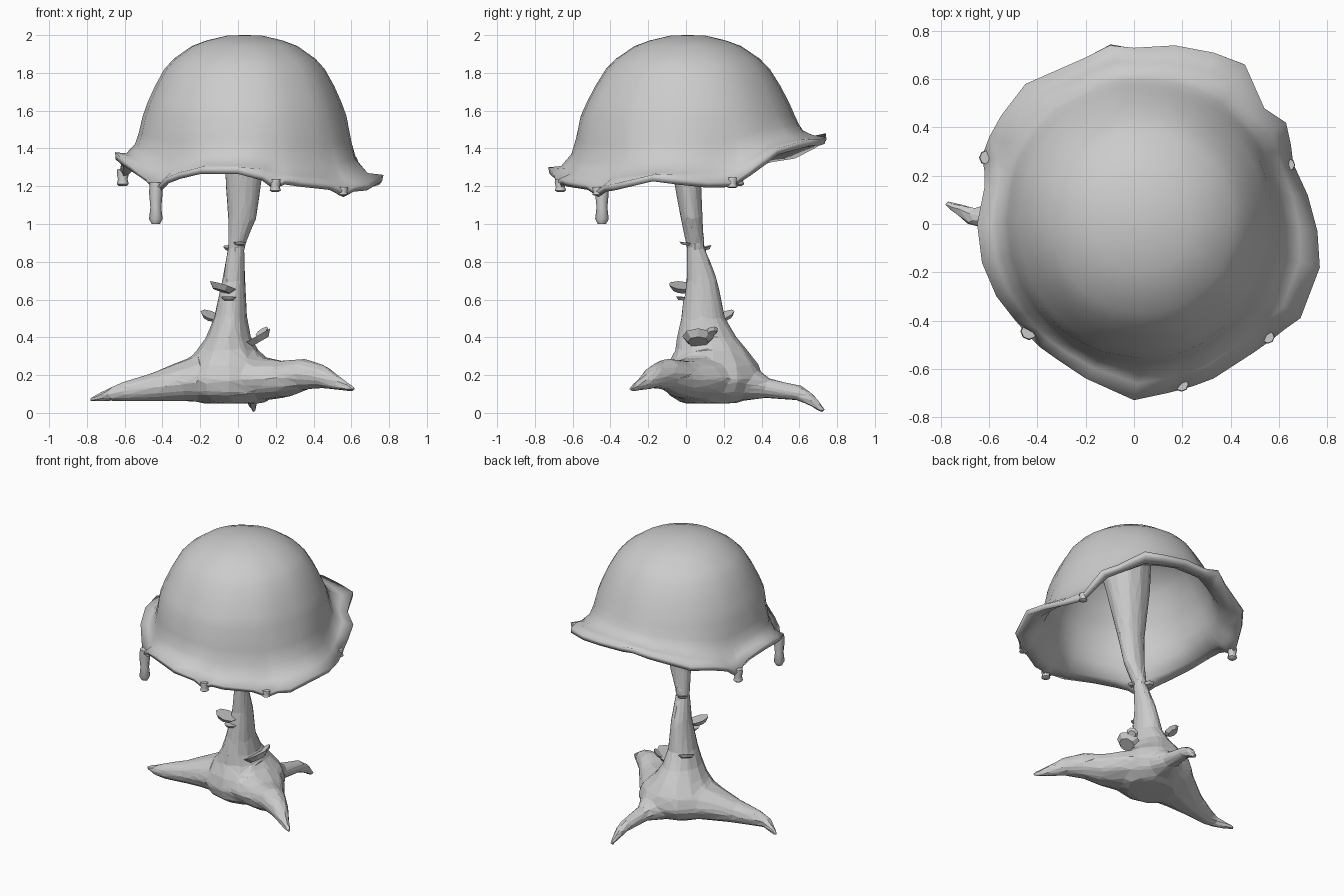
import bpy, bmesh, math
from mathutils import Vector, Matrix

if "Cube" in bpy.data.objects:
    bpy.data.objects.remove(bpy.data.objects["Cube"])


def finish(name, bm, smooth=False):
    me = bpy.data.meshes.new(name)
    bm.to_mesh(me)
    bm.free()
    ob = bpy.data.objects.new(name, me)
    bpy.context.collection.objects.link(ob)
    if smooth:
        bpy.ops.object.select_all(action='DESELECT')
        bpy.context.view_layer.objects.active = ob
        ob.select_set(True)
        bpy.ops.object.shade_smooth_by_angle(angle=math.radians(50))
    return ob


def loft(name, sections, sides=10, level=False, smooth=False):
    """Closed tube through (centre, radius_a, radius_b); level keeps rings horizontal."""
    bm = bmesh.new()
    cs = [Vector(s[0]) for s in sections]
    rings = []
    for k, (_, ra, rb) in enumerate(sections):
        if level:
            u, v = Vector((1, 0, 0)), Vector((0, 1, 0))
        else:
            t = (cs[min(k + 1, len(cs) - 1)] - cs[max(k - 1, 0)]).normalized()
            u = t.cross(Vector((0, 0, 1))).normalized()
            v = u.cross(t)
        ring = []
        for i in range(sides):
            a = 2 * math.pi * i / sides
            ring.append(bm.verts.new(cs[k] + u * ra * math.cos(a) + v * rb * math.sin(a)))
        rings.append(ring)
    for a, b in zip(rings, rings[1:]):
        for i in range(sides):
            j = (i + 1) % sides
            bm.faces.new((a[i], a[j], b[j], b[i]))
    bm.faces.new(rings[0])
    bm.faces.new(rings[-1])
    bmesh.ops.recalc_face_normals(bm, faces=bm.faces)
    return finish(name, bm, smooth)


# Cap: round dome that flares into an uneven wavy rim
rim = [(.77, -.18, 1.26), (.69, -.39, 1.21), (.62, -.44, 1.2), (.57, -.48, 1.17),
       (.5, -.53, 1.21), (.33, -.64, 1.23), (.25, -.67, 1.24), (.2, -.685, 1.21),
       (.14, -.7, 1.26), (0, -.73, 1.30), (-.2, -.64, 1.30), (-.32, -.56, 1.27),
       (-.39, -.51, 1.24), (-.44, -.46, 1.18), (-.5, -.39, 1.25), (-.57, -.3, 1.31),
       (-.63, -.16, 1.36), (-.65, 0, 1.38), (-.62, .15, 1.34), (-.62, .22, 1.31),
       (-.63, .28, 1.26), (-.6, .36, 1.33), (-.55, .45, 1.36), (-.45, .58, 1.38),
       (-.2, .69, 1.44), (-.1, .74, 1.48), (.0, .73, 1.46), (.17, .74, 1.46),
       (.33, .71, 1.45), (.46, .66, 1.45), (.54, .48, 1.40), (.63, .42, 1.35),
       (.65, .33, 1.28), (.66, .25, 1.22), (.72, .12, 1.22), (.76, -.03, 1.24)]
dome = [(.09, 1.998), (.2, 1.972), (.28, 1.942), (.375, 1.875), (.425, 1.82), (.475, 1.73),
        (.515, 1.64), (.54, 1.57)]
flare = [(.14, .4), (.28, .68), (.6, .9), (1, 1)]   # fractions toward rim: radius, drop
shift = Vector((.035, .01, 0))
bm = bmesh.new()
apex = bm.verts.new(Vector((0, 0, 2)) + shift)
rings = []
for r, z in dome:
    ry = r * (1 + .12 * (2 - z))       # dome gets slightly deeper than wide lower down
    rings.append([bm.verts.new(Vector((r * x / math.hypot(x, y), ry * y / math.hypot(x, y), z)) + shift)
                  for x, y, _ in rim])
last = [v.co.copy() for v in rings[-1]]
n = len(rim)
for fr, fz in flare:
    ring = []
    for i, (p, (x, y, z)) in enumerate(zip(last, rim)):
        # Away from the edge, follow the neighbours' average height so dips stay local
        avg = sum(rim[(i + d) % n][2] for d in range(-2, 3)) / 5
        h = z if fz == 1 else avg + (z - avg) * .3
        ring.append(bm.verts.new((p.x + (x - p.x) * fr, p.y + (y - p.y) * fr, p.z + (h - p.z) * fz)))
    rings.append(ring)
for i in range(n):
    j = (i + 1) % n
    bm.faces.new((apex, rings[0][j], rings[0][i]))
    for a, b in zip(rings, rings[1:]):
        bm.faces.new((a[i], a[j], b[j], b[i]))
cap = finish("cap", bm, True)
mod = cap.modifiers.new("thickness", 'SOLIDIFY')
mod.thickness = .035
mod.offset = -1

# Drips hanging from the rim: x, y, top, bottom, radius
drips = [(-.435, -.445, 1.22, 1.0, .036), (.197, -.665, 1.235, 1.17, .03),
         (.555, -.468, 1.195, 1.15, .028), (-.61, .275, 1.29, 1.2, .032),
         (.64, .245, 1.245, 1.19, .028)]
for k, (x, y, top, bot, r) in enumerate(drips):
    h = top - bot
    prof = [(top, .9), (top - .25 * h, 1.0), (top - .6 * h, .8), (bot + .12 * h, 1.0), (bot, .6)]
    loft(f"rim_drip_{k + 1}", [((x, y, z), r * f, r * f) for z, f in prof], 8, True, True)

# Trunk: height, then x range and y range of each section
trunk_rows = [(1.9, -.1, .3, -.19, .19), (1.6, -.1, .22, -.13, .14), (1.25, -.07, .13, -.07, .08),
              (1.03, -.055, .1, -.03, .09), (.88, -.055, .035, 0, .1), (.7, -.085, .04, 0, .17),
              (.5, -.13, .05, -.03, .21), (.4, -.17, .07, -.05, .27), (.33, -.22, .11, -.06, .33),
              (.25, -.29, .2, -.1, .39), (.17, -.32, .23, -.12, .41), (.1, -.29, .2, -.1, .37),
              (.05, -.2, .14, -.02, .27)]
trunk = loft("trunk_and_roots", [(((a + b) / 2, (c + d) / 2, z), (b - a) / 2, (d - c) / 2)
                                 for z, a, b, c, d in trunk_rows], 12, True)

# Roots: centre points with sideways and vertical radius, wide where they join the trunk
roots = {
    "left_root": [(-.02, .13, .18, .24, .125), (-.2, .12, .185, .2, .13),
                  (-.32, .09, .16, .14, .105), (-.45, .06, .135, .09, .078),
                  (-.6, .03, .113, .055, .055), (-.67, .03, .1, .04, .038),
                  (-.785, .09, .065, .015, .015)],
    "right_root": [(.0, .12, .18, .24, .13), (.15, .04, .18, .18, .115),
                   (.25, -.03, .18, .13, .1), (.35, -.1, .205, .092, .086),
                   (.45, -.17, .19, .065, .063), (.53, -.23, .155, .038, .038),
                   (.62, -.3, .122, .015, .015)],
    "back_root": [(-.02, .18, .17, .22, .12), (.01, .33, .16, .14, .1),
                  (.04, .43, .13, .06, .055), (.06, .6, .105, .043, .043),
                  (.075, .66, .07, .035, .035), (.085, .735, .005, .015, .015)],
}
parts = [loft(name, [((x, y, z), ra, rb) for x, y, z, ra, rb in pts], 10)
         for name, pts in roots.items()]

# Fuse trunk and roots into one soft body, then thin it back to flat low-poly facets
bpy.ops.object.select_all(action='DESELECT')
for ob in parts + [trunk]:
    ob.select_set(True)
bpy.context.view_layer.objects.active = trunk
bpy.ops.object.join()
mod = trunk.modifiers.new("fuse", 'REMESH')
mod.mode = 'VOXEL'
mod.voxel_size = .016
mod = trunk.modifiers.new("soften", 'SMOOTH')
mod.factor = .5
mod.iterations = 8
mod = trunk.modifiers.new("facets", 'DECIMATE')
mod.ratio = .05

# Shelf fungi on the trunk: centre, radius, outward heading (degrees), upward tilt (degrees)
shelves = [((-.085, -.02, .66), .075, 200, 18), ((-.05, -.015, .605), .042, 250, 5),
           ((.01, .0, .895), .035, 270, 8), ((-.04, .1, .87), .04, 110, 15),
           ((-.15, .21, .51), .055, 130, 30), ((.105, .065, .39), .085, 0, 30),
           ((.13, .135, .425), .04, 30, 40)]
for k, (c, r, head, tilt) in enumerate(shelves):
    bm = bmesh.new()
    m = (Matrix.Translation(c) @ Matrix.Rotation(math.radians(head), 4, 'Z')
         @ Matrix.Rotation(math.radians(-tilt), 4, 'Y'))
    bmesh.ops.create_cone(bm, cap_ends=True, segments=8, radius1=r * .65, radius2=r,
                          depth=r * .4, matrix=m)
    finish(f"shelf_fungus_{k + 1}", bm)
